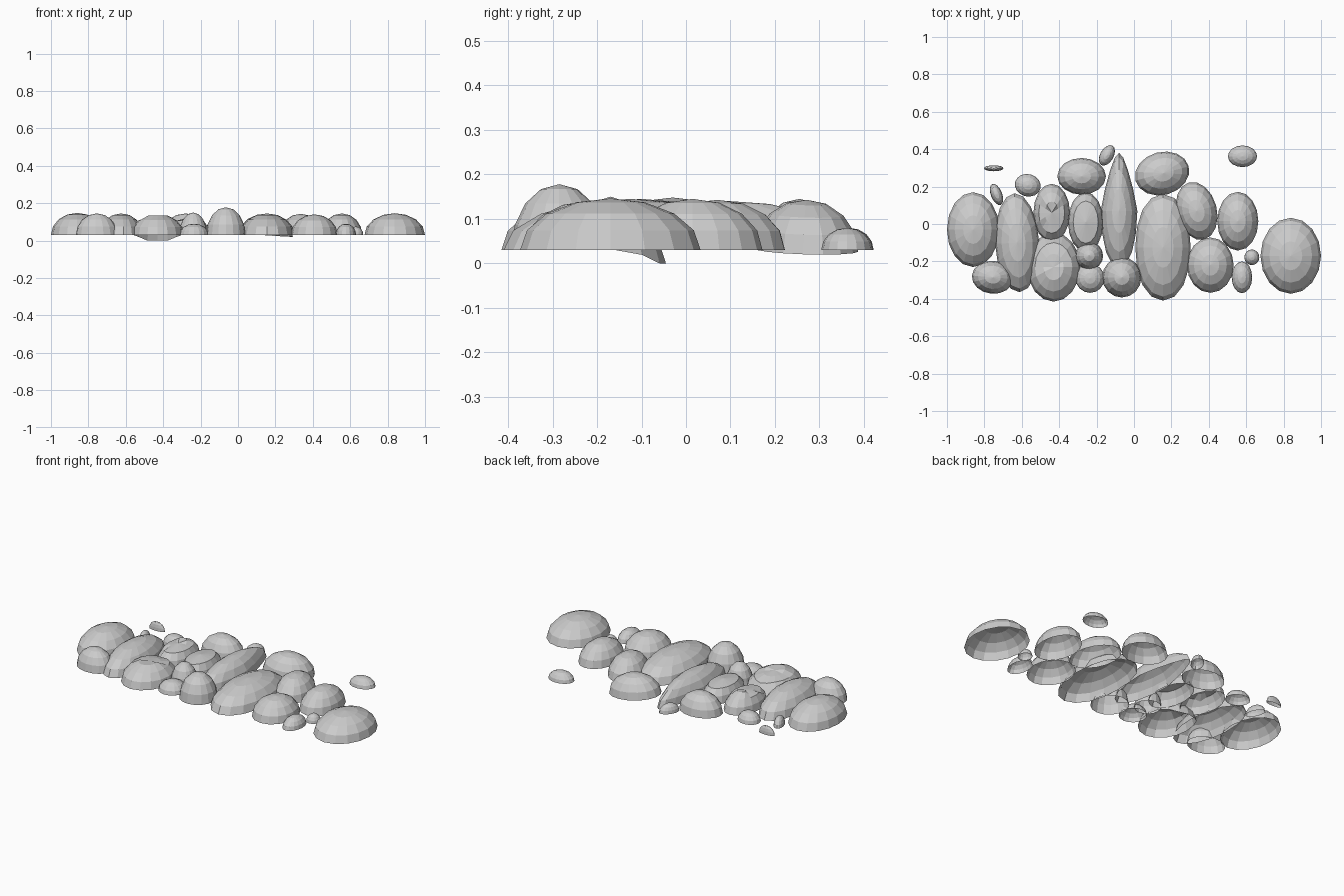
import bpy, bmesh, math
from mathutils import Matrix, Vector

if "Cube" in bpy.data.objects:
    bpy.data.objects.remove(bpy.data.objects["Cube"])

BASE = 0.03


def stone(name, x, y, rx, ry, top, rot=0, shape=None, tilt=0):
    """Open half-ellipsoid pebble; shape() may bend its unit dome first."""
    bm = bmesh.new()
    bmesh.ops.create_uvsphere(bm, u_segments=16, v_segments=8, radius=1)
    bmesh.ops.delete(bm, geom=[v for v in bm.verts if v.co.z < -0.01], context='VERTS')
    h = top - BASE
    for v in bm.verts:
        c = v.co.copy()
        if shape:
            c = shape(c)
        v.co = Vector((c.x * rx, c.y * ry, c.z * h))
    turn = Matrix.Rotation(math.radians(rot), 4, 'Z') @ Matrix.Rotation(math.radians(tilt), 4, 'Y')
    bm.transform(Matrix.Translation((x, y, BASE)) @ turn)
    me = bpy.data.meshes.new(name)
    bm.to_mesh(me)
    bm.free()
    ob = bpy.data.objects.new(name, me)
    bpy.context.collection.objects.link(ob)
    return ob


# Shape variations
def pointed(c):
    f = 1 - 0.45 * max(0, c.y)
    return Vector((c.x * f, c.y, c.z))


def dropped_back(c):
    # back rim sags to the ground, crown is slightly broken
    z = c.z
    if c.y > 0.6:
        z -= 0.27 * min(1, (c.y - 0.6) / 0.3)
    if 0 <= c.y < 0.5 and abs(c.x) < 0.5:
        z -= 0.12
    return Vector((c.x, c.y, z))


def cracked(c):
    z = c.z
    if -0.5 < c.y < 0.15 and abs(c.x) < 0.6:
        z -= 0.15
    return Vector((c.x, c.y, z))


def dented(c):
    r = math.hypot(c.x, c.y)
    return Vector((c.x, c.y, c.z - (0.15 if r < 0.5 else 0)))


def squared(c):
    # fuller sides
    return Vector((c.x * (1 + 0.1 * c.y * c.y), c.y, c.z))


# Large and medium stones
stone("stone_left_end", -0.86, -0.03, 0.14, 0.20, 0.148)
stone("stone_left_front", -0.755, -0.285, 0.112, 0.088, 0.145, -5)
stone("stone_left_long", -0.625, -0.10, 0.118, 0.265, 0.145, 3)
stone("stone_cracked_back", -0.44, 0.06, 0.098, 0.155, 0.14, 0, cracked)
stone("stone_cracked_front", -0.43, -0.23, 0.142, 0.185, 0.142, 0, dropped_back)
stone("stone_dented", -0.258, 0.01, 0.095, 0.16, 0.14, 0, dented)
stone("stone_bump", -0.24, -0.17, 0.075, 0.075, 0.15)
stone("stone_low_front", -0.235, -0.29, 0.078, 0.078, 0.09)
stone("stone_tall", -0.065, -0.285, 0.105, 0.108, 0.178)
stone("stone_pointed", -0.08, 0.07, 0.098, 0.31, 0.142, 0, pointed)
stone("stone_back_left", -0.28, 0.255, 0.13, 0.098, 0.145)
stone("stone_back_right", 0.15, 0.27, 0.148, 0.115, 0.143, 15, None, 4)
stone("stone_middle_long", 0.155, -0.125, 0.148, 0.285, 0.145, 0, squared)
stone("stone_right_back", 0.335, 0.07, 0.108, 0.158, 0.143, 15)
stone("stone_right_front", 0.408, -0.22, 0.125, 0.148, 0.14)
stone("stone_right_middle", 0.555, 0.015, 0.11, 0.157, 0.145)
stone("stone_right_end", 0.838, -0.17, 0.162, 0.203, 0.146)

# Small pebbles
stone("pebble_far_right", 0.58, 0.362, 0.078, 0.058, 0.08)
stone("pebble_front_right", 0.577, -0.285, 0.055, 0.085, 0.09)
stone("pebble_tiny_right", 0.63, -0.178, 0.04, 0.042, 0.075)
stone("pebble_back_left", -0.568, 0.207, 0.07, 0.06, 0.085, -15)
stone("pebble_sliver_left", -0.735, 0.158, 0.03, 0.06, 0.08, 22)
stone("pebble_far_left", -0.75, 0.298, 0.052, 0.016, 0.08)
stone("pebble_back_middle", -0.145, 0.367, 0.036, 0.06, 0.08, -30)
